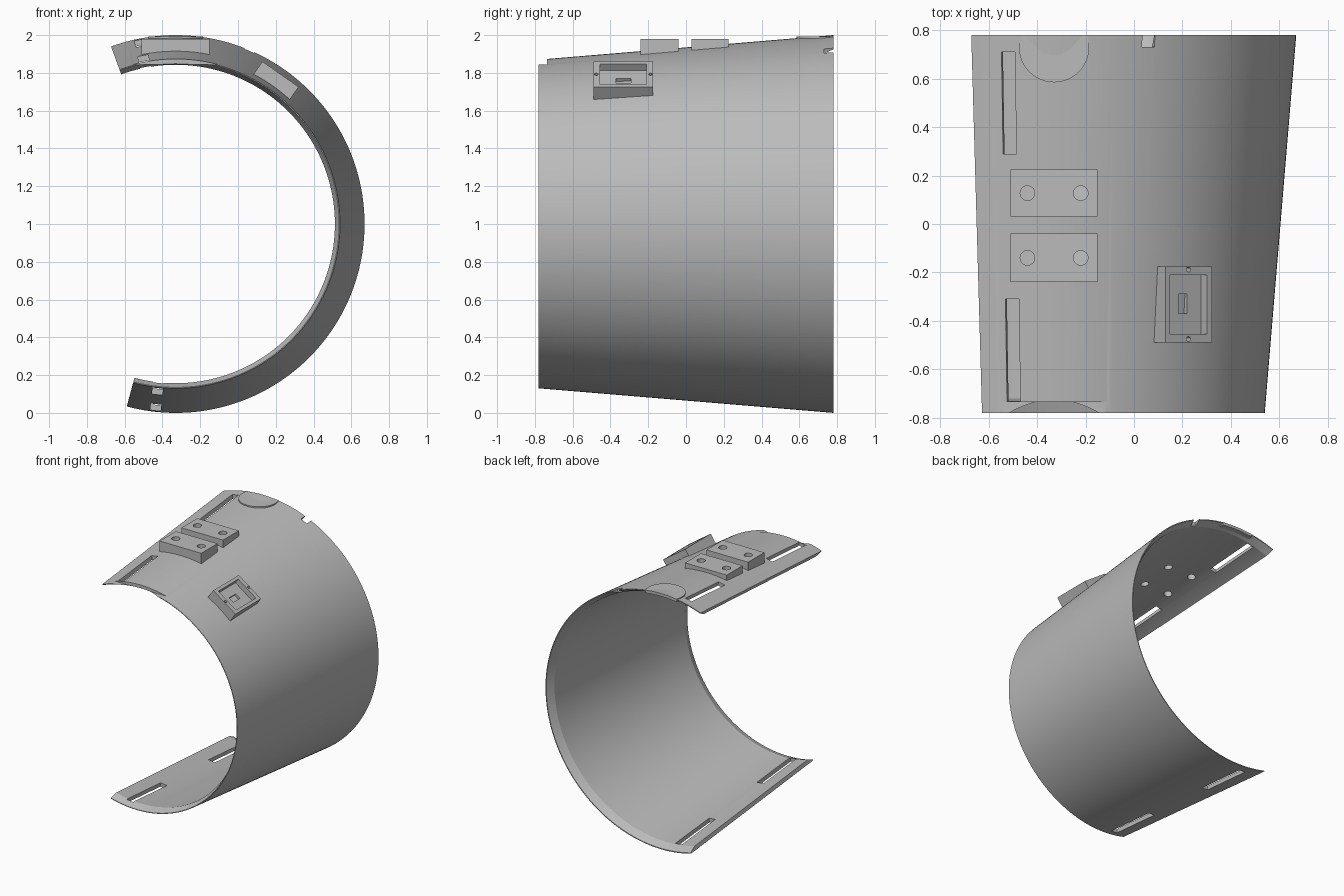
import bpy, bmesh
from math import radians, sin, cos
from mathutils import Matrix, Vector

cube = bpy.data.objects.get("Cube")
if cube:
    bpy.data.objects.remove(cube)

AXIS = Matrix.Translation((-0.33, 0, 1))      # axis of the cuff runs along y
HALF = 0.78                                   # half length of the cuff

grey = bpy.data.materials.new("plain_grey")
grey.use_nodes = True
grey.diffuse_color = (0.5, 0.5, 0.5, 1)
grey.node_tree.nodes["Principled BSDF"].inputs["Base Color"].default_value = (0.5, 0.5, 0.5, 1)


def finish(name, bm):
    bmesh.ops.recalc_face_normals(bm, faces=bm.faces)
    mesh = bpy.data.meshes.new(name)
    bm.to_mesh(mesh)
    bm.free()
    mesh.materials.append(grey)
    ob = bpy.data.objects.new(name, mesh)
    bpy.context.collection.objects.link(ob)
    return ob


def box(name, low, high, turn=None):
    """Box between two corners; with turn, x is tangential and z radial."""
    low, high = Vector(low), Vector(high)
    m = Matrix.Translation((low + high) / 2) @ Matrix.Diagonal((high - low).to_4d())
    if turn is not None:
        m = AXIS @ Matrix.Rotation(radians(turn), 4, 'Y') @ m
    bm = bmesh.new()
    bmesh.ops.create_cube(bm, size=1, matrix=m)
    return finish(name, bm)


def rod(name, centre, r1, r2, depth, matrix=Matrix(), sides=32):
    bm = bmesh.new()
    bmesh.ops.create_cone(bm, cap_ends=True, segments=sides, radius1=r1, radius2=r2,
                          depth=depth, matrix=matrix @ Matrix.Translation(centre))
    return finish(name, bm)


def cut(target, *cutters):
    bpy.context.view_layer.objects.active = target
    for c in cutters:
        mod = target.modifiers.new("cut", 'BOOLEAN')
        mod.operation, mod.solver, mod.object = 'DIFFERENCE', 'EXACT', c
        bpy.ops.object.modifier_apply(modifier=mod.name)


def discard(*obs):
    for ob in obs:
        bpy.data.objects.remove(ob)


# Open conical shell with thinned rims, swept around the axis
profile = [(0.87, -HALF), (1.0, HALF), (0.993, HALF), (0.964, 0.72),
           (0.843, -0.72), (0.865, -HALF)]
START, SWEEP, STEPS = -105, 215, 120
bm = bmesh.new()
rings = []
for i in range(STEPS + 1):
    a = radians(START + SWEEP * i / STEPS)
    rings.append([bm.verts.new(AXIS @ Vector((r * cos(a), y, r * sin(a)))) for r, y in profile])
n = len(profile)
for a, b in zip(rings, rings[1:]):
    for j in range(n):
        k = (j + 1) % n
        bm.faces.new((a[j], a[k], b[k], b[j]))
bm.faces.new(rings[0])
bm.faces.new(rings[-1])
shell = finish("cuff_shell", bm)

# Strap slots beside both open edges
for turn in (-11, 186.2):
    for y0, y1 in ((-0.73, -0.31), (0.29, 0.71)):
        slot = box("slot_cutter", (-0.028, y0, 0.75), (0.028, y1, 1.1), turn)
        cut(shell, slot)
        discard(slot)

# Flat relief at the front rim and small notch at the back rim
relief = box("relief_cutter", (-0.56, -0.9, 1.845), (-0.1, -0.735, 2.1))
notch = box("notch_cutter", (-0.028, 0.73, 0.8), (0.028, 0.9, 1.1), 23)
cut(shell, relief, notch)
discard(relief, notch)

# Solid matching the hollow inside, used to trim the added parts
to_y = AXIS @ Matrix.Rotation(radians(-90), 4, 'X')
hollow = rod("hollow_cutter", (0, 0, 0), 0.846, 0.978, 2 * HALF, to_y, 120)

# Two mounting blocks with through holes
blocks = []
for name, y0, y1 in (("front_block", -0.24, -0.04), ("back_block", 0.03, 0.225)):
    block = box(name, (-0.51, y0, 1.89), (-0.15, y1, 1.98))
    cut(block, hollow)
    for x in (-0.44, -0.22):
        hole = rod("hole_cutter", (x, (y0 + y1) / 2, 1.9), 0.03, 0.03, 0.4)
        cut(block, hole)
        cut(shell, hole)
        discard(hole)
    blocks.append(block)

# Thin round pad at the back rim
pad = rod("rim_pad", (-0.33, 0.73, 1.98), 0.145, 0.145, 0.026, sides=48)
trim = box("trim_cutter", (-1, HALF, 1.5), (1, 1.2, 2.5))
cut(pad, hollow, trim)
discard(trim)

# Slanted sensor housing with a stepped pocket and two screw holes
TILT = 35
housing = box("housing", (-0.117, -0.49, 0.875), (0.117, -0.175, 0.968), TILT)
pocket = box("pocket_cutter", (-0.093, -0.455, 0.926), (0.093, -0.21, 1.1), TILT)
port = box("port_cutter", (-0.022, -0.37, 0.9), (0.022, -0.29, 1.1), TILT)
cut(housing, hollow, pocket, port)
discard(pocket, port)
for y in (-0.475, -0.188):
    screw = rod("screw_cutter", (0, y, 0.97), 0.01, 0.01, 0.08,
                AXIS @ Matrix.Rotation(radians(TILT), 4, 'Y'), 16)
    cut(housing, screw)
    discard(screw)
discard(hollow)

# Smooth the curved surfaces, keep the edges crisp
bpy.ops.object.select_all(action='DESELECT')
for ob in [shell, pad, housing] + blocks:
    ob.select_set(True)
bpy.context.view_layer.objects.active = shell
bpy.ops.object.shade_smooth_by_angle(angle=radians(20))
